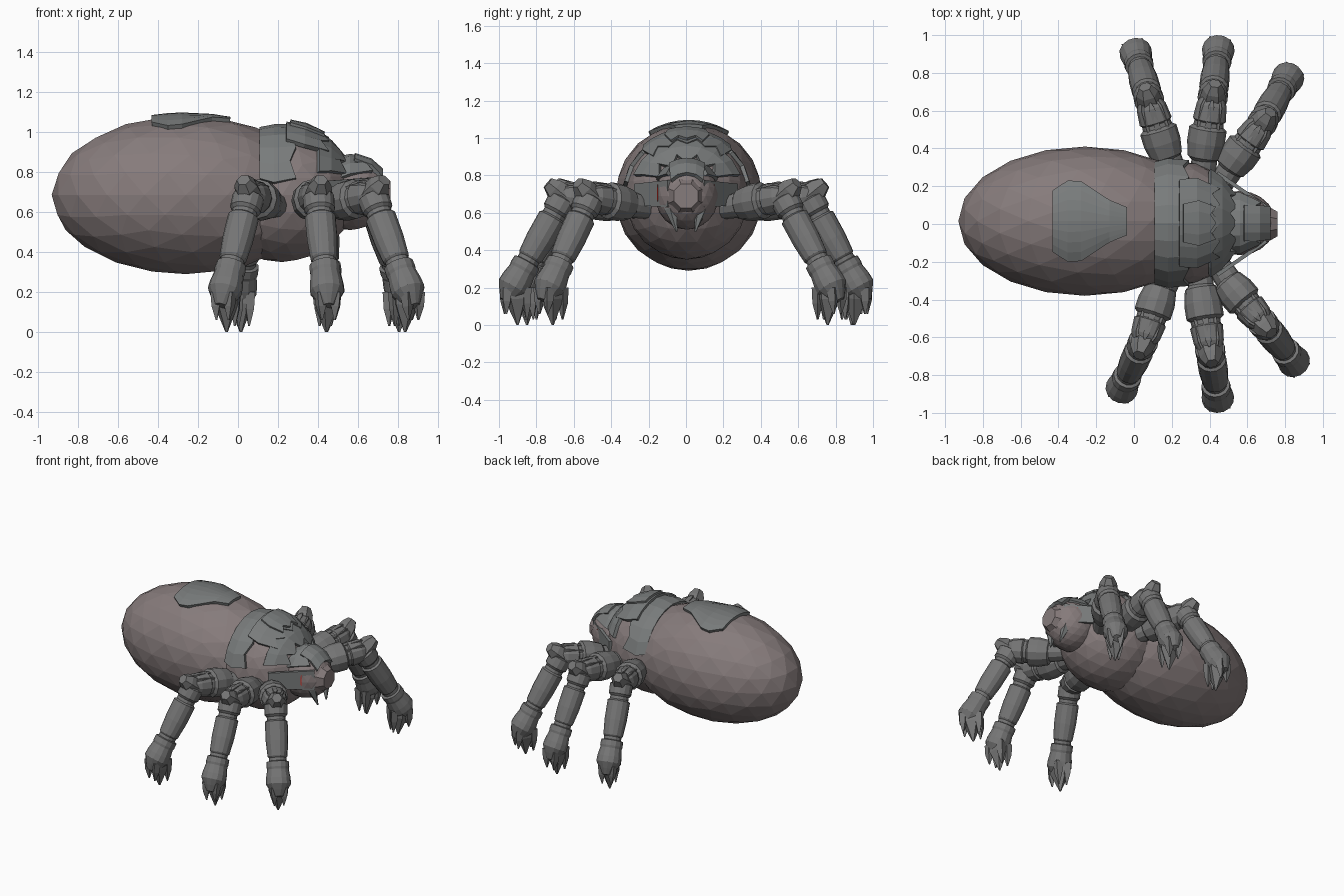
import bpy, bmesh, math
from mathutils import Vector as V

if "Cube" in bpy.data.objects:
    bpy.data.objects.remove(bpy.data.objects["Cube"])


def material(name, rgb):
    m = bpy.data.materials.new(name)
    m.diffuse_color = (*rgb, 1)
    m.use_nodes = True
    m.node_tree.nodes["Principled BSDF"].inputs["Base Color"].default_value = m.diffuse_color
    return m


FLESH = material("flesh", (0.24, 0.20, 0.20))
ARMOUR = material("armour", (0.19, 0.20, 0.20))
LIMB = material("limb", (0.18, 0.18, 0.18))
RED = material("red", (0.7, 0.03, 0.02))

ABDOMEN = (V((-0.26, 0.015, 0.685)), V((0.67, 0.395, 0.395)))
THORAX = (V((0.22, 0.005, 0.685)), V((0.36, 0.33, 0.335)))
HEAD = (V((0.56, 0.005, 0.69)), V((0.19, 0.17, 0.18)))


def finish(name, bm, mat):
    bmesh.ops.recalc_face_normals(bm, faces=bm.faces)
    me = bpy.data.meshes.new(name)
    bm.to_mesh(me)
    bm.free()
    me.materials.append(mat)
    ob = bpy.data.objects.new(name, me)
    bpy.context.collection.objects.link(ob)
    return ob


def ellipsoid(name, spec, mat):
    bm = bmesh.new()
    bmesh.ops.create_icosphere(bm, subdivisions=3, radius=1)
    for v in bm.verts:
        v.co = spec[0] + v.co * spec[1]
    return finish(name, bm, mat)


def lathe(bm, p0, p1, profile, n=12, turn=0.0):
    """Turned solid along p0-p1; profile is (fraction, radius)."""
    p0, p1 = V(p0), V(p1)
    q = (p1 - p0).to_track_quat('Z', 'Y')
    rings = []
    for t, r in profile:
        c = p0.lerp(p1, t)
        rings.append([bm.verts.new(c + q @ V((r * math.cos(turn + math.tau * i / n),
                                              r * math.sin(turn + math.tau * i / n), 0)))
                      for i in range(n)])
    for a, b in zip(rings, rings[1:]):
        for i in range(n):
            j = (i + 1) % n
            bm.faces.new((a[i], a[j], b[j], b[i]))
    bm.faces.new(rings[0][::-1])
    bm.faces.new(rings[-1])


def shell(name, spec, rows, lift=0.012, n=8, zig=0.0):
    """Armour plate draped over a body; rows are (x, half angle in degrees)."""
    c, r = spec
    bm = bmesh.new()
    grid = []
    for k, (x, half) in enumerate(rows):
        row = []
        for i in range(n + 1):
            xx = x + (zig if i % 2 == 0 and k == len(rows) - 1 else 0)
            s = math.sqrt(max(0.02, 1 - ((xx - c.x) / r.x) ** 2))
            a = math.radians(half) * (2 * i / n - 1)
            row.append(bm.verts.new((xx, c.y + (r.y * s + lift) * math.sin(a),
                                     c.z + (r.z * s + lift) * math.cos(a))))
        grid.append(row)
    for a, b in zip(grid, grid[1:]):
        for i in range(n):
            bm.faces.new((a[i], a[i + 1], b[i + 1], b[i]))
    ob = finish(name, bm, ARMOUR)
    mod = ob.modifiers.new("thickness", 'SOLIDIFY')
    mod.thickness = 0.024
    mod.offset = 0
    return ob


# body masses
ellipsoid("abdomen", ABDOMEN, FLESH)
ellipsoid("thorax", THORAX, FLESH)
ellipsoid("head", HEAD, FLESH)

# back plates
shell("abdomen_plate", ABDOMEN, [(-0.43, 24), (-0.35, 32), (-0.28, 31), (-0.13, 16), (-0.04, 11)], 0.005)
shell("thorax_band", THORAX, [(0.11, 76), (0.18, 80), (0.26, 76)], 0.008, 10, 0.03)
shell("thorax_ridge", THORAX, [(0.24, 40), (0.33, 44), (0.41, 40)], 0.02, 8, 0.04)
shell("thorax_crest", THORAX, [(0.26, 16), (0.34, 20), (0.40, 16)], 0.032, 4, 0.03)
shell("neck_collar", THORAX, [(0.40, 68), (0.46, 64), (0.50, 54)], 0.015, 8, 0.035)
shell("head_crest", HEAD, [(0.48, 68), (0.56, 60), (0.63, 44)], 0.008, 6, 0.04)
shell("brow_plate", HEAD, [(0.58, 30), (0.66, 34), (0.715, 48)], 0.014, 4)

# snout and fangs
bm = bmesh.new()
lathe(bm, (0.58, 0, 0.69), (0.76, 0, 0.69), [(0, 0.15), (0.6, 0.115), (1, 0.07)], 8, math.pi / 8)
finish("snout", bm, FLESH)
bm = bmesh.new()
for s in (-1, 1):
    lathe(bm, (0.65, s * 0.10, 0.70), (0.70, s * 0.05, 0.50), [(0, 0.03), (0.4, 0.035), (1, 0.005)], 5)
finish("fangs", bm, ARMOUR)

# upright cheek plates with a thin red slit
for s, side in ((-1, "right"), (1, "left")):
    a, b = V((0.44, s * 0.27, 0)), V((0.70, s * 0.09, 0))
    out = V((b.y - a.y, -(b.x - a.x), 0)).normalized() * -s * -0.01

    def panel(name, t0, t1, z0, z1, depth, mat):
        bm = bmesh.new()
        p, q = a.lerp(b, t0), a.lerp(b, t1)
        corners = [p + V((0, 0, z0)), q + V((0, 0, z0 - 0.01)), q + V((0, 0, z1)), p + V((0, 0, z1 - 0.02))]
        f = bm.faces.new([bm.verts.new(c - out * depth) for c in corners])
        g = bmesh.ops.extrude_face_region(bm, geom=[f])["geom"]
        for v in g:
            if isinstance(v, bmesh.types.BMVert):
                v.co += out * 2 * depth
        finish(name, bm, mat)

    panel(side + "_cheek_plate", 0, 1, 0.64, 0.775, 1, ARMOUR)
    panel(side + "_eye_slit", 0.70, 0.72, 0.67, 0.75, 1.3, RED)

# legs: hip, femur, knee and foot positions in plan
LEGS = {
    "rear_left": ((0.23, 0.24), (0.15, 0.43), (0.085, 0.64), (0.012, 0.895)),
    "middle_left": ((0.36, 0.20), (0.38, 0.43), (0.415, 0.655), (0.445, 0.91)),
    "front_left": ((0.45, 0.19), (0.55, 0.355), (0.67, 0.52), (0.81, 0.765)),
    "rear_right": ((0.22, -0.22), (0.12, -0.41), (0.055, -0.61), (-0.06, -0.86)),
    "middle_right": ((0.34, -0.20), (0.365, -0.42), (0.40, -0.65), (0.442, -0.91)),
    "front_right": ((0.43, -0.19), (0.54, -0.36), (0.67, -0.51), (0.84, -0.72)),
}
SHIN = [(0, .05), (.03, .08), (.16, .078), (.19, .064), (.23, .064), (.25, .078), (.5, .077),
        (.70, .068), (.72, .06), (.76, .06), (.77, .076), (.84, .078), (.87, .074),
        (.98, .084), (1.06, .086), (1.14, .06), (1.22, .03)]
UP = V((0, 0, 1))
for name, (h, f, k, a) in LEGS.items():
    h, f, k, a = V((*h, 0.625)), V((*f, 0.655)), V((*k, 0.685)), V((*a, 0.23))
    d = V((k.x - f.x, k.y - f.y, 0)).normalized()
    side = d.cross(UP)
    bm = bmesh.new()
    # hip, thigh and knee
    lathe(bm, h, f, [(0, .06), (.5, .068), (1, .07)])
    lathe(bm, f, k, [(-.42, .065), (-.34, .085), (.0, .1), (.33, .1), (.4, .08), (.5, .078), (.54, .088), (.9, .08),
                     (1.2, .05)])
    # knee cap and overlapping knee blades
    lathe(bm, k, k + d * 0.09 + UP * 0.075, [(0, .07), (.6, .06), (1, .035)], 6)
    for o in (-1, 0, 1):
        lift = UP * (0.075 - 0.02 * abs(o))
        lathe(bm, f + d * 0.06 + side * o * 0.045 + lift, k + side * o * 0.04 + lift * 0.95,
              [(0, .022), (.8, .022), (1, .008)], 4, math.pi / 4)
    # shin with cuffs
    lathe(bm, k, a, SHIN, 14)
    # claws
    lathe(bm, a - UP * 0.03, V((a.x, a.y, 0)) - d * 0.01, [(0, .07), (.3, .065), (1, .006)], 5)
    for u, w, tip in ((.05, .04, .06), (.05, -.04, .06), (-.05, .035, .03), (-.05, -.035, .03)):
        base = a + d * u + side * w - UP * 0.03
        end = a + d * u * 1.1 + side * w * 0.8
        end.z = tip
        lathe(bm, base, end, [(0, .032), (.5, .028), (1, .005)], 4)
    finish(name + "_leg", bm, LIMB)
